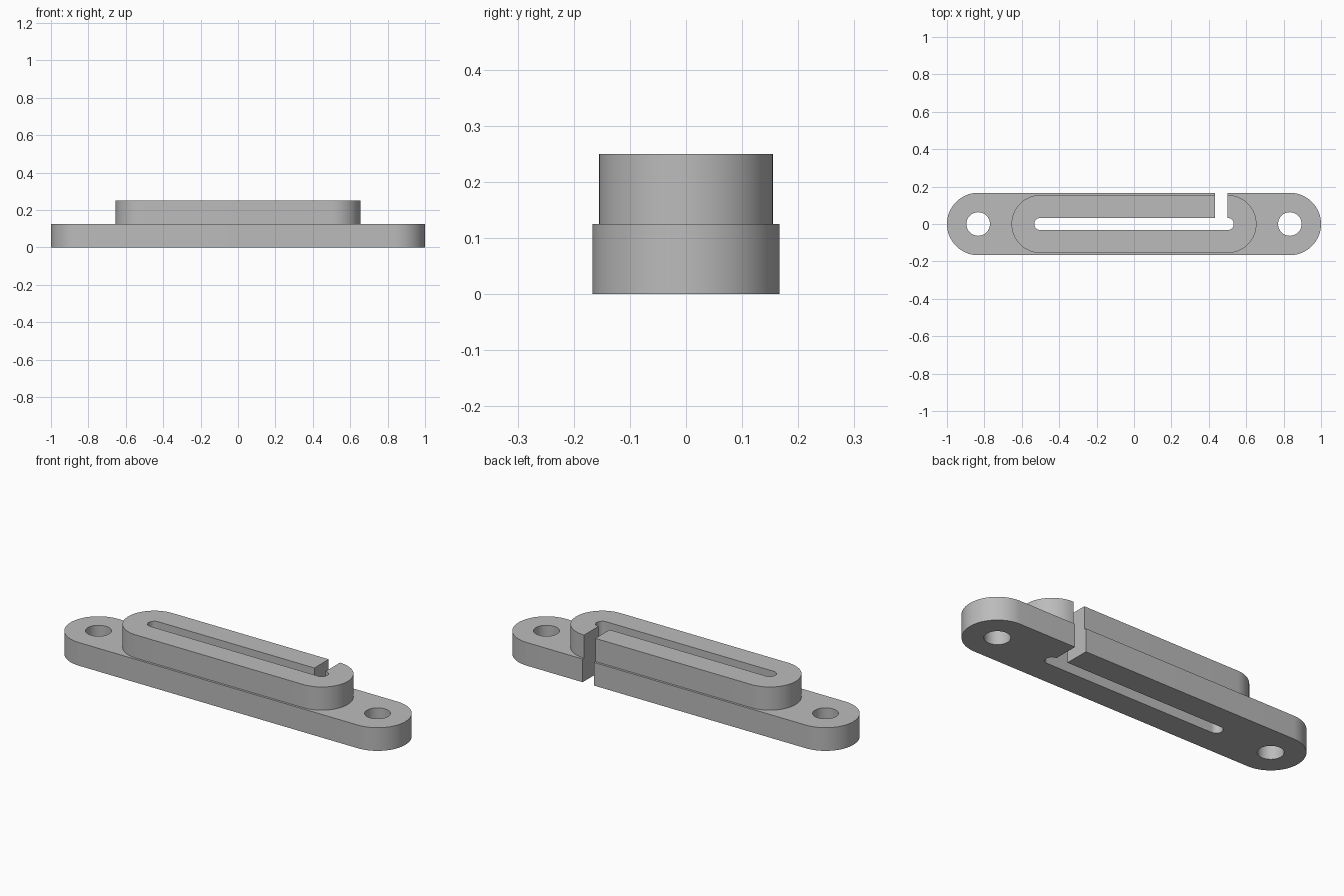
import bpy, bmesh
from math import pi, cos, sin

HEIGHT, STEP = 0.25, 0.125
SLOT_R, GAP_X = 0.033, 0.433

cube = bpy.data.objects.get("Cube")
if cube:
    bpy.data.objects.remove(cube)

grey = bpy.data.materials.new("plain grey")
grey.use_nodes = True
colour = (0.5, 0.5, 0.5, 1)
grey.diffuse_color = colour
grey.node_tree.nodes["Principled BSDF"].inputs["Base Color"].default_value = colour


def arc(x, radius, start, sweep, steps=32):
    return [(x + radius * cos(start + sweep * i / steps),
             radius * sin(start + sweep * i / steps)) for i in range(steps + 1)]


def stadium(half, radius):
    return arc(half, radius, -pi / 2, pi) + arc(-half, radius, pi / 2, pi)


def prism(name, outline, z0, z1):
    bm = bmesh.new()
    base = bm.faces.new([bm.verts.new((x, y, z0)) for x, y in outline])
    top = bmesh.ops.extrude_face_region(bm, geom=[base])["geom"]
    bmesh.ops.translate(bm, vec=(0, 0, z1 - z0),
                        verts=[v for v in top if isinstance(v, bmesh.types.BMVert)])
    bmesh.ops.recalc_face_normals(bm, faces=bm.faces)
    mesh = bpy.data.meshes.new(name)
    bm.to_mesh(mesh)
    bm.free()
    mesh.materials.append(grey)
    obj = bpy.data.objects.new(name, mesh)
    bpy.context.collection.objects.link(obj)
    return obj


def combine(body, tool, operation):
    mod = body.modifiers.new(operation.lower(), 'BOOLEAN')
    mod.operation, mod.solver, mod.object = operation, 'EXACT', tool
    bpy.context.view_layer.objects.active = body
    bpy.ops.object.modifier_apply(modifier=mod.name)
    bpy.data.objects.remove(tool)


# Long base plate with a raised block on top
body = prism("slotted_plate", stadium(0.833, 0.167), 0, STEP)
combine(body, prism("raised_block", stadium(0.5, 0.155), 0.05, HEIGHT), 'UNION')

# Long slot that opens through the back wall at its left end
slot = arc(0.5, SLOT_R, -pi / 2, pi)
slot += [(0.5, 0.3), (GAP_X, 0.3), (GAP_X, SLOT_R)]
slot += arc(-0.5, SLOT_R, pi / 2, pi)
combine(body, prism("slot_cutter", slot, -0.1, HEIGHT + 0.1), 'DIFFERENCE')

# Mounting hole at each end
for side in (-1, 1):
    hole = arc(side * 0.833, 0.063, 0, 2 * pi, 48)[:-1]
    combine(body, prism("hole_cutter", hole, -0.1, HEIGHT + 0.1), 'DIFFERENCE')

# Smooth round walls, sharp rims
bpy.ops.object.select_all(action='DESELECT')
body.select_set(True)
bpy.context.view_layer.objects.active = body
bpy.ops.object.shade_smooth_by_angle(angle=pi / 6)
